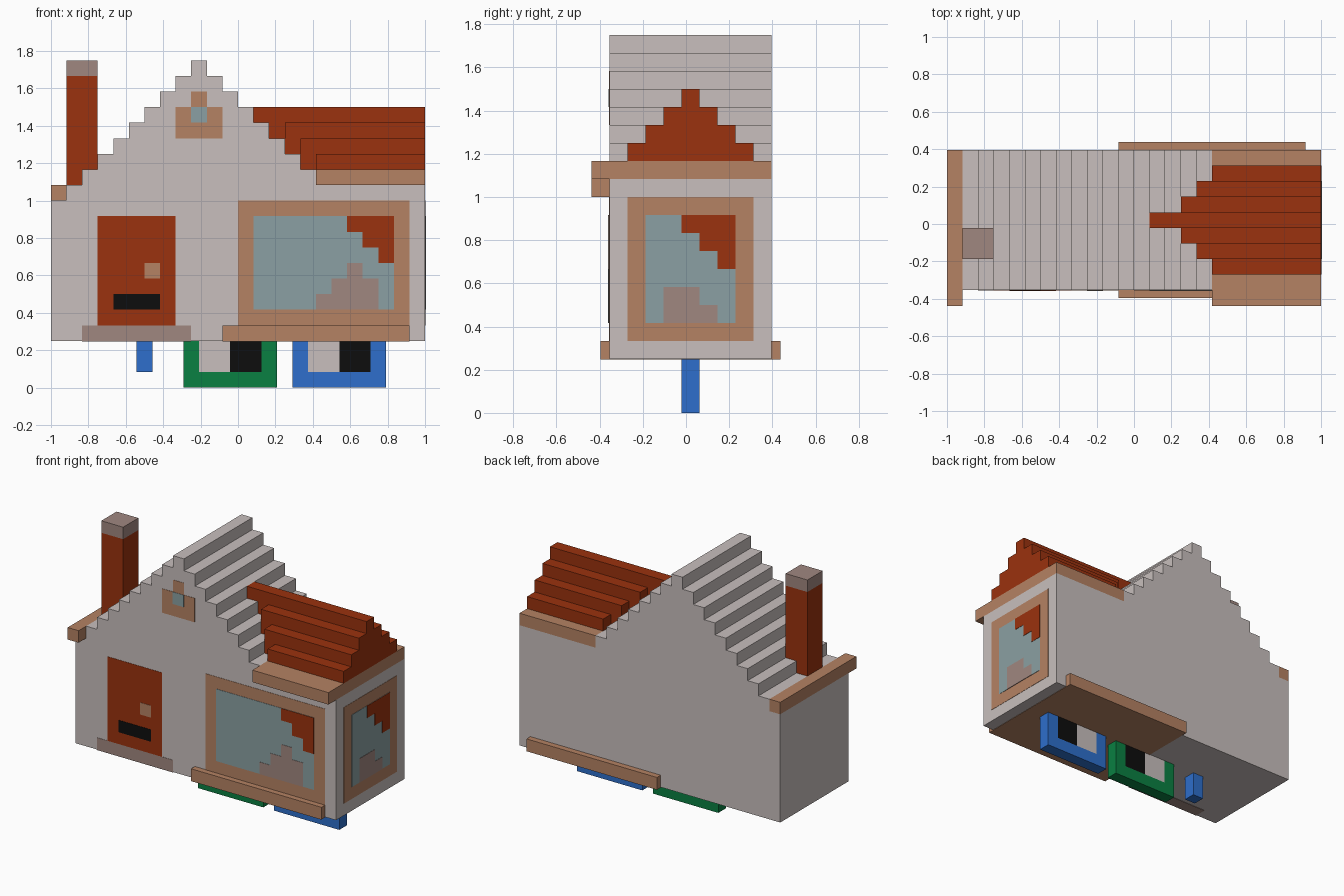
import bpy, bmesh

if "Cube" in bpy.data.objects:
    bpy.data.objects.remove(bpy.data.objects["Cube"])

U = 1 / 12                                   # the model sits on a grid of 1/12 unit


def material(name, rgb):
    lin = [(c / 255 / 12.92) if c < 11 else ((c / 255 + 0.055) / 1.055) ** 2.4 for c in rgb]
    m = bpy.data.materials.new(name)
    m.diffuse_color = (*lin, 1)
    m.use_nodes = True
    m.node_tree.nodes["Principled BSDF"].inputs["Base Color"].default_value = m.diffuse_color
    return m


WALL = material("pale wall", (200, 191, 189))
WOOD = material("tan wood", (181, 130, 99))
RED = material("brick red", (155, 50, 14))
GLASS = material("window glass", (139, 160, 163))
STONE = material("stone", (160, 135, 128))
GREEN = material("green", (10, 128, 66))
BLUE = material("blue", (46, 111, 204))
BLACK = material("black", (13, 13, 13))


def prism(name, mat, outline, d0, d1, side=False):
    """Extrude a grid outline (across, up) along y, or along x when side is True."""
    bm = bmesh.new()

    def vert(a, k, d):
        i, j = (d, a) if side else (a, d)
        return bm.verts.new((-1 + i * U, -0.4375 + j * U, k * U))

    near = [vert(a, k, d0) for a, k in outline]
    far = [vert(a, k, d1) for a, k in outline]
    bm.faces.new(near)
    bm.faces.new(far[::-1])
    n = len(near)
    for p in range(n):
        q = (p + 1) % n
        bm.faces.new((near[p], near[q], far[q], far[p]))
    bmesh.ops.recalc_face_normals(bm, faces=bm.faces)
    mesh = bpy.data.meshes.new(name)
    bm.to_mesh(mesh)
    bm.free()
    mesh.materials.append(mat)
    ob = bpy.data.objects.new(name, mesh)
    bpy.context.collection.objects.link(ob)
    return ob


def steps(start, base, levels):
    """Stepped outline: one column per level, from base up (or down) to that level."""
    pts = [(start, base)]
    for c, k in enumerate(levels):
        if pts[-1][1] != k:
            pts.append((start + c, k))
        if c == len(levels) - 1 or levels[c + 1] != k:
            pts.append((start + c + 1, k))
    if pts[-1][1] != base:
        pts.append((start + len(levels), base))
    return pts


def rect(a0, a1, k0, k1):
    return [(a0, k0), (a1, k0), (a1, k1), (a0, k1)]


def box(name, mat, i0, i1, j0, j1, k0, k1):
    return prism(name, mat, rect(i0, i1, k0, k1), j0, j1)


def panel(name, mat, outline, layer=1, side=False):
    """Thin plate on the front wall (or right wall); higher layers lie on top."""
    t = 0.025 * layer
    if side:
        prism(name, mat, outline, 24, 24 + t, True)
    else:
        prism(name, mat, outline, 1 - t, 1)


# House body with stepped gable
gable = list(range(12, 22)) + list(range(20, 13, -1)) + [13] * 7
prism("house_body", WALL, steps(0, 3, gable), 1, 10)

# Eaves, floor sill and doorstep
box("left_eave", WOOD, 0, 1, 0, 10, 12, 13)
box("right_eave", WOOD, 17, 24, 0, 10, 13, 14)
box("floor_sill", WOOD, 11, 23, 0.5, 10.5, 2.97, 4)
box("doorstep", STONE, 2, 9, 0.975, 2, 2.97, 4)

# Stepped red side roof: ridge strip, then mirrored strips on both sides
for n, i0 in enumerate((13, 15, 16, 17)):
    for j in {5 - n, 5 + n}:
        box(f"roof_strip_{j}", RED, i0, 24, j, j + 1, 14, 18 - n)

# Chimney
box("chimney", RED, 1, 3, 3, 5, 13, 20)
box("chimney_cap", STONE, 1, 3, 3, 5, 20, 21)

# Door
panel("door", RED, rect(3, 8, 4, 11))
panel("door_mail_slot", BLACK, rect(4, 7, 5, 6), 2)
panel("door_handle", WOOD, rect(6, 7, 7, 8), 2)

# Attic window
panel("attic_window_frame", WOOD, steps(8, 16, [18, 19, 18]))
panel("attic_window_glass", GLASS, rect(9, 10, 17, 18), 2)

# Front window
panel("front_window_frame", WOOD, rect(12, 23, 4, 12))
panel("front_window_glass", GLASS, rect(13, 22, 5, 11), 2)
panel("front_curtain", RED, steps(19, 11, [10, 9, 8]), 3)
panel("front_window_armchair", STONE, steps(17, 5, [6, 7, 8, 7]), 3)

# Right side window
panel("side_window_frame", WOOD, rect(2, 9, 4, 12), 1, True)
panel("side_window_glass", GLASS, rect(3, 8, 5, 11), 2, True)
panel("side_curtain", RED, steps(5, 11, [10, 9, 8]), 3, True)
panel("side_window_armchair", STONE, steps(4, 5, [7, 7, 6]), 3, True)

# Half-hidden eyeglasses under the house
box("glasses_arm", BLUE, 5.5, 6.5, 5, 6, 1, 3)
for name, mat, i in (("green", GREEN, 8.5), ("blue", BLUE, 15.5)):
    prism(f"{name}_glasses_rim", mat, steps(i, 0, [3, 1, 1, 1, 1, 3]), 5, 6)
    box(f"{name}_rim_white_lens", WALL, i + 1, i + 3, 5, 6, 1, 3)
    box(f"{name}_rim_black_pupil", BLACK, i + 3, i + 5, 5, 6, 1, 3)
